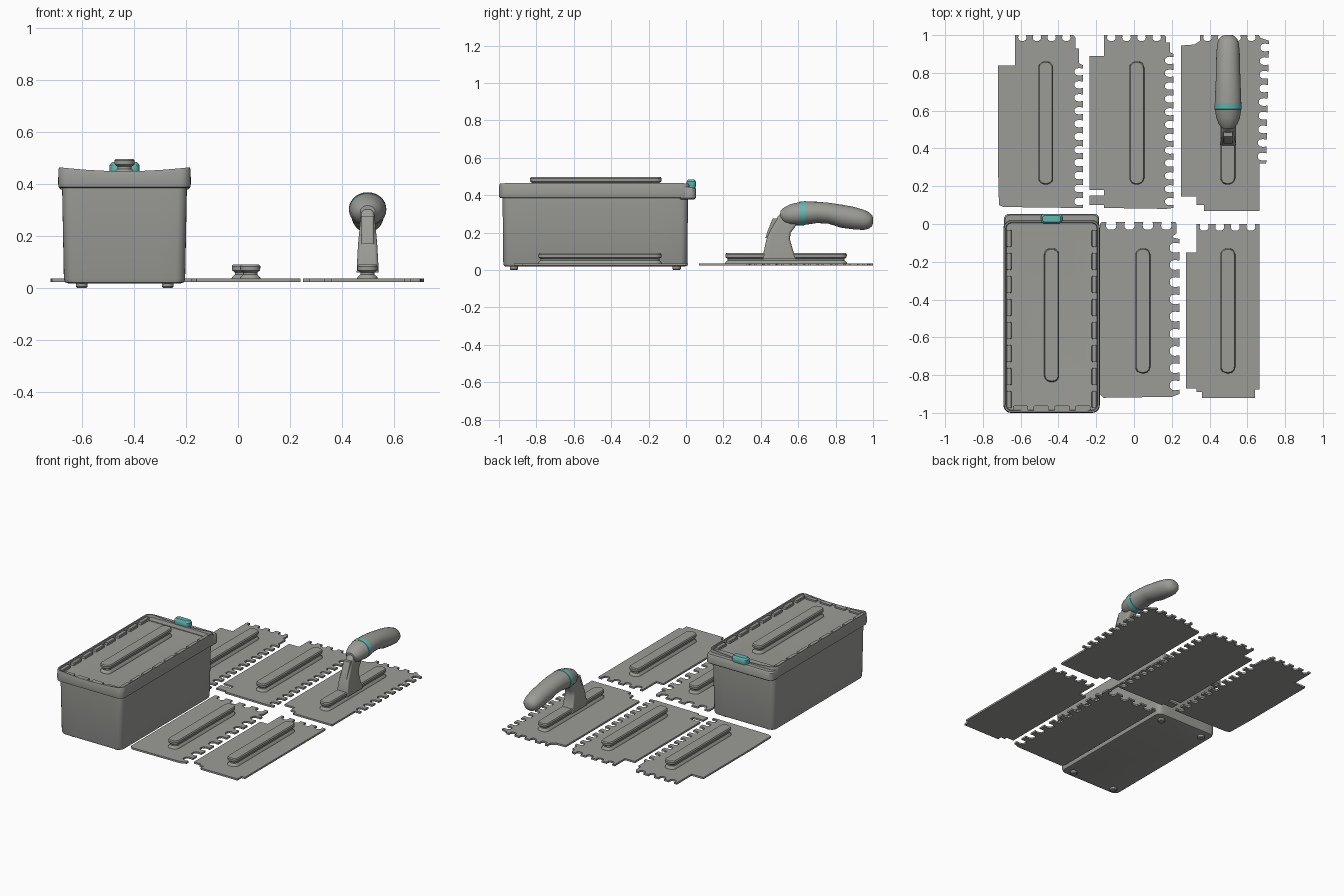
import bpy, bmesh, math
from mathutils import Vector

if "Cube" in bpy.data.objects:
    bpy.data.objects.remove(bpy.data.objects["Cube"])


def material(name, rgb):
    m = bpy.data.materials.new(name)
    m.diffuse_color = (*rgb, 1)
    m.use_nodes = True
    m.node_tree.nodes["Principled BSDF"].inputs["Base Color"].default_value = m.diffuse_color
    return m


GREY = material("warm grey", (0.33, 0.33, 0.31))
TEAL = material("teal", (0.13, 0.47, 0.44))


def finish(name, bm, mats, smooth=True):
    bmesh.ops.recalc_face_normals(bm, faces=bm.faces)
    me = bpy.data.meshes.new(name)
    bm.to_mesh(me)
    bm.free()
    for m in mats:
        me.materials.append(m)
    ob = bpy.data.objects.new(name, me)
    bpy.context.collection.objects.link(ob)
    if smooth:
        bpy.ops.object.select_all(action='DESELECT')
        ob.select_set(True)
        bpy.context.view_layer.objects.active = ob
        bpy.ops.object.shade_smooth_by_angle(angle=math.radians(35))
    return ob


def rounded_rect(x0, x1, y0, y1, z, r, seg=5, cuts=6):
    """Ring of points: rounded corners joined by subdivided edges."""
    pts = []
    for k, (cx, cy) in enumerate([(x1 - r, y1 - r), (x0 + r, y1 - r), (x0 + r, y0 + r), (x1 - r, y0 + r)]):
        for i in range(seg + 1):
            a = math.pi / 2 * (k + i / seg)
            pts.append(Vector((cx + r * math.cos(a), cy + r * math.sin(a), z)))
    out = []
    for k in range(4):
        corner = pts[k * (seg + 1):(k + 1) * (seg + 1)]
        nxt = pts[(k + 1) * (seg + 1) % len(pts)]
        out += corner + [corner[-1].lerp(nxt, j / cuts) for j in range(1, cuts)]
    return out


def loft(name, rings, mats=(GREY,), rule=None, smooth=True):
    """Skin a list of equal-sized rings and cap both ends."""
    bm = bmesh.new()
    vr = [[bm.verts.new(p) for p in ring] for ring in rings]
    n = len(vr[0])
    for a, b in zip(vr, vr[1:]):
        for i in range(n):
            bm.faces.new((a[i], a[(i + 1) % n], b[(i + 1) % n], b[i]))
    bm.faces.new(vr[0][::-1])
    bm.faces.new(vr[-1])
    if rule:
        for f in bm.faces:
            f.material_index = rule(f.calc_center_median())
    return finish(name, bm, mats, smooth)


def rail(name, cx, y0, y1, z):
    """Waisted clip rail that sits on every plate and on the lid."""
    prof = [(.040, 0), (.038, .008), (.027, .018), (.027, .026), (.038, .034), (.039, .049), (.034, .056)]
    loft(name, [rounded_rect(cx - w, cx + w, y0 + .039 - w, y1 - .039 + w, z + h, w * .85) for w, h in prof])


def teeth(a, b, n, depth, gap=.25):
    """Edge a to b with n rounded notches cut to its left."""
    a, b = Vector(a), Vector(b)
    d = (b - a) / n
    inward = Vector((-d.y, d.x)).normalized() * depth
    shape = [(-1, 0), (-1.15, .45), (-1, .8), (-.5, 1), (.5, 1), (1, .8), (1.15, .45), (1, 0)]
    pts = [a]
    for i in range(n):
        pts += [a + d * (i + .5 + s * gap) + inward * h for s, h in shape]
    return pts + [b]


def plate(name, outline, z=.024, t=.012):
    bm = bmesh.new()
    f = bm.faces.new([bm.verts.new((p[0], p[1], z)) for p in outline])
    g = bmesh.ops.extrude_face_region(bm, geom=[f])
    bmesh.ops.translate(bm, verts=[v for v in g["geom"] if isinstance(v, bmesh.types.BMVert)], vec=(0, 0, t))
    bmesh.ops.triangulate(bm, faces=[q for q in bm.faces if len(q.verts) > 4])
    finish(name, bm, [GREY], False)


# Notched spreading plates (outlines run counter-clockwise)
plate("back_left_plate", [(-.715, .10), (-.69, .09), (-.31, .085)]
      + teeth((-.27, .085), (-.27, .84), 11, .045) + [(-.29, .85), (-.29, .93), (-.31, .93), (-.31, .985)]
      + teeth((-.32, 1), (-.63, 1), 4, .03) + [(-.63, .84), (-.72, .84), (-.72, .3)])
plate("back_middle_plate", [(-.16, .085), (.17, .08)]
      + teeth((.21, .085), (.21, .90), 12, .045) + [(.19, .91), (.19, .96), (.17, .96), (.17, .99)]
      + teeth((.16, 1), (-.16, 1), 4, .03)
      + [(-.16, .89), (-.235, .89), (-.235, .18), (-.16, .18), (-.16, .15), (-.235, .15), (-.235, .10), (-.16, .10)])
plate("back_right_plate", [(.37, .07), (.665, .07), (.665, .32)]
      + teeth((.70, .32), (.715, .97), 9, .045) + [(.67, .985)]
      + teeth((.66, 1), (.35, 1), 4, .03)
      + [(.35, .97), (.32, .95), (.25, .945), (.25, .145), (.33, .145), (.33, .10), (.37, .10)])
plate("front_middle_plate", [(-.18, -.90), (-.16, -.92), (.20, -.915)]
      + teeth((.24, -.90), (.24, -.08), 9, .05) + [(.20, -.07), (.225, -.05), (.225, 0)]
      + teeth((.22, .01), (-.17, .01), 4, .04) + [(-.18, 0)])
plate("front_right_plate", [(.36, -.92), (.64, -.92), (.64, -.875), (.665, -.875), (.665, 0)]
      + teeth((.66, 0), (.33, 0), 4, .035)
      + [(.33, -.15), (.275, -.15), (.275, -.87), (.33, -.87), (.33, -.89), (.36, -.89)])

# Rails on the plates and on the lid
for nm, cx, y0, y1, z in [("back_left_rail", -.467, .21, .86, .034), ("back_middle_rail", .015, .21, .86, .034),
                          ("back_right_rail", .497, .21, .86, .034), ("front_middle_rail", .047, -.79, -.13, .034),
                          ("front_right_rail", .497, -.79, -.13, .034), ("lid_rail", -.436, -.835, -.13, .440)]:
    rail(nm, cx, y0, y1, z)

# Storage box body, slightly tapered, and its feet
loft("box_body", [rounded_rect(-.436 - w, -.436 + w, -.485 - l, -.485 + l, z, .035)
                  for w, l, z in [(.215, .475, .018), (.228, .488, .022), (.233, .492, .035), (.240, .496, .40)]])
for x in (-.60, -.27):
    for y in (-.92, -.05):
        loft("box_foot", [[Vector((x + r * math.cos(i * math.pi / 8), y + r * math.sin(i * math.pi / 8), z))
                           for i in range(16)] for r, z in [(.018, 0), (.022, .005), (.022, .022)]])


# Lid: outer skirt, raised rim that sags along the short sides, recessed panel
def lid_ring(inset, z, sag, r):
    ring = rounded_rect(-.691 + inset, -.181 - inset, -1 + inset, .02 - inset, z, r)
    for p in ring:
        p.z -= sag * max(0, 1 - ((p.x + .436) / .25) ** 2)
    return ring


loft("lid", [lid_ring(.010, .385, 0, .035), lid_ring(.002, .388, 0, .04), lid_ring(0, .40, 0, .04),
             lid_ring(.001, .455, .015, .04), lid_ring(.004, .464, .015, .038), lid_ring(.012, .464, .015, .03),
             lid_ring(.016, .442, 0, .026), lid_ring(.04, .440, 0, .01)])

# Ribs inside the rim, mirrored left and right, plus a row at the front
for i in range(8):
    y = -.93 + i * .122
    for s in (-1, 1):
        x = -.436 + s * .226
        loft("lid_side_rib", [rounded_rect(x - w, x + w, y - .045, y + .045, z, .006, 2, 1)
                              for w, z in [(.014, .437), (.014, .453), (.010, .457)]])
for i in range(4):
    x = -.436 + (i - 1.5) * .11
    loft("lid_front_rib", [rounded_rect(x - .04, x + .04, -.989, -.962, z, .006, 2, 1) for z in (.437, .450)])

# Overhanging back ledge with the teal latch
loft("lid_back_ledge", [rounded_rect(-.436 - w, -.436 + w, -.04, y1, z, .025)
                        for w, y1, z in [(.245, .045, .378), (.252, .053, .385), (.252, .053, .435), (.246, .047, .444)]])
loft("latch", [rounded_rect(-.436 - w, -.436 + w, .028 - d, .028 + d, z, d * .7)
               for w, d, z in [(.050, .020, .435), (.057, .025, .448), (.057, .025, .472), (.048, .017, .484)]], (TEAL,))

# Trowel neck, clamped on the back right rail
loft("trowel_neck", [rounded_rect(.498 - w, .498 + w, y0, y1, z, .014)
                     for w, y0, y1, z in [(.042, .410, .59, .060), (.041, .415, .575, .095), (.037, .43, .555, .165),
                                          (.034, .445, .56, .20), (.030, .465, .59, .24), (.025, .49, .61, .285),
                                          (.019, .51, .61, .308)]])
loft("neck_clip", [rounded_rect(.474, .522, y - .012, y + .02, z, .008)
                   for y, z in [(.437, .17), (.445, .20), (.475, .275)]])

# Trowel grip with a teal band
stations = [(.505, .295, .028, .022), (.525, .293, .048, .042), (.56, .296, .062, .056), (.607, .301, .070, .062),
            (.608, .301, .072, .064), (.638, .304, .072, .064), (.639, .304, .070, .062), (.70, .308, .068, .057),
            (.76, .304, .065, .056), (.83, .288, .064, .062), (.90, .277, .062, .060), (.95, .268, .058, .054),
            (.98, .265, .048, .043), (.995, .264, .034, .029), (1.0, .264, .016, .014)]
loft("trowel_grip", [[Vector((.498 + rx * math.cos(i * math.pi / 14), y, cz + rz * math.sin(i * math.pi / 14)))
                      for i in range(28)] for y, cz, rx, rz in stations],
     (GREY, TEAL), lambda c: int(.6075 < c.y < .6385))
